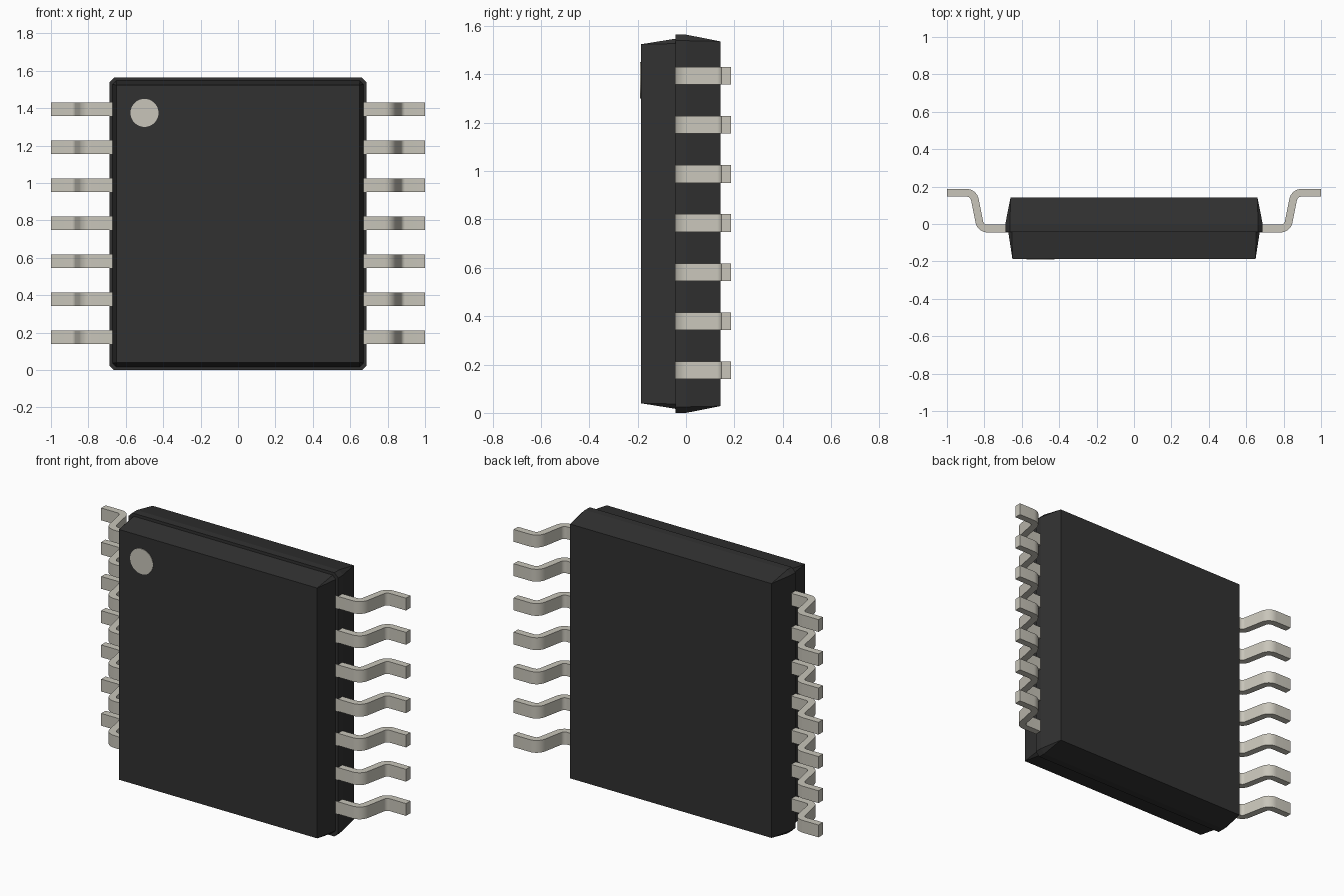
import bpy, bmesh, math
from mathutils import Vector

if "Cube" in bpy.data.objects:
    bpy.data.objects.remove(bpy.data.objects["Cube"])

def material(name, rgb):
    m = bpy.data.materials.new(name)
    m.diffuse_color = (*rgb, 1)
    m.use_nodes = True
    m.node_tree.nodes["Principled BSDF"].inputs["Base Color"].default_value = m.diffuse_color
    return m

BLACK = material("black_plastic", (0.031, 0.031, 0.031))
METAL = material("tinned_metal", (0.58, 0.56, 0.49))
CZ = 0.782  # height of the body centre

def make_object(name, bm, mat):
    bmesh.ops.recalc_face_normals(bm, faces=bm.faces)
    me = bpy.data.meshes.new(name)
    bm.to_mesh(me)
    bm.free()
    me.materials.append(mat)
    ob = bpy.data.objects.new(name, me)
    bpy.context.collection.objects.link(ob)
    return ob

def ring(hx, hz, y, c):
    """Rectangle in the xz plane, corners cut by c."""
    pts = []
    for sx in (-1, 1):
        for sz in (-1, 1):
            if c:
                pts += [(sx * (hx - c), y, CZ + sz * hz), (sx * hx, y, CZ + sz * (hz - c))]
            else:
                pts.append((sx * hx, y, CZ + sz * hz))
    return pts

def hull(name, rings, mat):
    bm = bmesh.new()
    for r in rings:
        for p in r:
            bm.verts.new(p)
    bmesh.ops.convex_hull(bm, input=bm.verts)
    bmesh.ops.dissolve_limit(bm, angle_limit=0.01, verts=bm.verts, edges=bm.edges)
    return make_object(name, bm, mat)

# body halves, meeting at the mould line
hull("body_front", [ring(0.65, 0.742, -0.187, 0), ring(0.672, 0.765, -0.044, 0.02)], BLACK)
hull("body_back", [ring(0.688, 0.782, -0.044, 0.025), ring(0.688, 0.782, 0.0, 0.025),
                   ring(0.66, 0.754, 0.142, 0)], BLACK)

# pin one marker
bpy.ops.mesh.primitive_cylinder_add(vertices=48, radius=0.075, depth=0.006,
                                    location=(-0.5, -0.187, 1.375), rotation=(math.pi / 2, 0, 0))
dot = bpy.context.object
dot.name = "pin_one_marker"
dot.data.materials.append(METAL)

# lead profile: S-bent centreline with rounded corners, thickened
def bent_profile(r=0.045, half=0.0205, steps=8):
    path = [Vector(p) for p in ((0.66, -0.0245), (0.82, -0.0245), (0.858, 0.1665), (1.0, 0.1665))]
    line = [(path[0], Vector((0, 1)))]
    for i in (1, 2):
        d0 = (path[i] - path[i - 1]).normalized()
        d1 = (path[i + 1] - path[i]).normalized()
        turn = d0.angle(d1)
        side = 1 if d0.x * d1.y - d0.y * d1.x > 0 else -1
        n0 = Vector((-d0.y, d0.x))
        centre = path[i] - d0 * r * math.tan(turn / 2) + n0 * side * r
        a0 = math.atan2(n0.y, n0.x)
        for k in range(steps + 1):
            a = a0 + side * turn * k / steps
            n = Vector((math.cos(a), math.sin(a)))
            line.append((centre - n * side * r, n))
    line.append((path[3], Vector((0, 1))))
    return [p + n * half for p, n in line], [p - n * half for p, n in line]

UPPER, LOWER = bent_profile()

def lead(name, side, z, w=0.0365):
    bm = bmesh.new()
    rows = [[bm.verts.new((side * a.x, a.y, z - w)), bm.verts.new((side * a.x, a.y, z + w)),
             bm.verts.new((side * b.x, b.y, z + w)), bm.verts.new((side * b.x, b.y, z - w))]
            for a, b in zip(UPPER, LOWER)]
    for p, q in zip(rows, rows[1:]):
        for j in range(4):
            k = (j + 1) % 4
            bm.faces.new((p[j], p[k], q[k], q[j]))
    bm.faces.new(rows[0])
    bm.faces.new(rows[-1])
    ob = make_object(name, bm, METAL)
    bpy.ops.object.select_all(action='DESELECT')
    ob.select_set(True)
    bpy.context.view_layer.objects.active = ob
    bpy.ops.object.shade_smooth_by_angle(angle=math.radians(30))

# seven leads on each side
for i in range(7):
    z = 0.176 + i * 0.203
    lead(f"lead_left_{i + 1}", -1, z)
    lead(f"lead_right_{i + 1}", 1, z)
